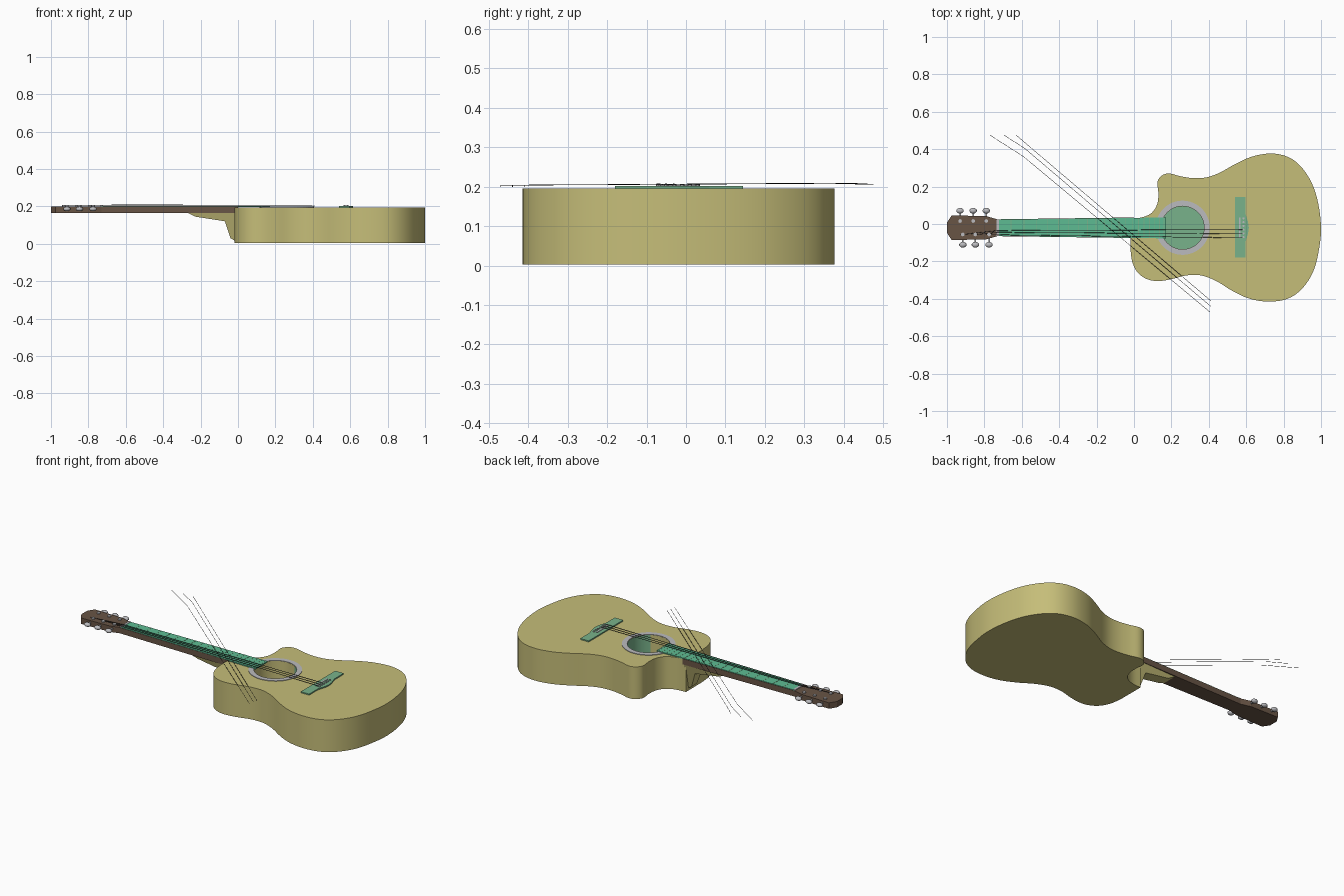
import bpy, bmesh, math
from mathutils import Vector

cube = bpy.data.objects.get("Cube")
if cube:
    bpy.data.objects.remove(cube)

MID = -0.02          # centre line of the instrument
TOP, BASE = 0.195, 0.003
HOLE = (0.26, MID)


def material(name, rgb):
    m = bpy.data.materials.new(name)
    m.use_nodes = True
    m.diffuse_color = (*rgb, 1)
    m.node_tree.nodes["Principled BSDF"].inputs["Base Color"].default_value = (*rgb, 1)
    return m


wood = material("pale wood", (0.56, 0.51, 0.19))
brown = material("dark brown wood", (0.14, 0.09, 0.06))
board = material("fretboard green", (0.11, 0.50, 0.29))
green = material("bridge green", (0.19, 0.45, 0.26))
grey = material("grey metal", (0.5, 0.5, 0.52))
black = material("black string", (0.01, 0.01, 0.01))


def finish(bm, name, mats, smooth=False):
    bmesh.ops.recalc_face_normals(bm, faces=bm.faces)
    mesh = bpy.data.meshes.new(name)
    bm.to_mesh(mesh)
    bm.free()
    for m in mats:
        mesh.materials.append(m)
    ob = bpy.data.objects.new(name, mesh)
    bpy.context.collection.objects.link(ob)
    if smooth:
        bpy.ops.object.select_all(action='DESELECT')
        ob.select_set(True)
        bpy.context.view_layer.objects.active = ob
        bpy.ops.object.shade_smooth_by_angle(angle=math.radians(35))
    return ob


def ring(bm, pts, z):
    return [bm.verts.new((x, y, z)) for x, y in pts]


def bridge(bm, a, b):
    n = len(a)
    return [bm.faces.new((a[i], a[(i + 1) % n], b[(i + 1) % n], b[i])) for i in range(n)]


def slab(name, pts, z0, z1, mat, smooth=False):
    bm = bmesh.new()
    low, high = ring(bm, pts, z0), ring(bm, pts, z1)
    bridge(bm, low, high)
    bm.faces.new(low)
    bm.faces.new(high)
    return finish(bm, name, [mat], smooth)


def box(name, x0, x1, y0, y1, z0, z1, mat):
    return slab(name, [(x0, y0), (x1, y0), (x1, y1), (x0, y1)], z0, z1, mat)


def circle(cx, cy, rx, ry, n):
    return [(cx + rx * math.cos(2 * math.pi * i / n), cy + ry * math.sin(2 * math.pi * i / n))
            for i in range(n)]


def spline(points, steps):
    # Smooth open curve through the points
    pts = [Vector(p) for p in points]
    pts = [pts[0]] + pts + [pts[-1]]
    out = []
    for a, b, c, d in zip(pts, pts[1:], pts[2:], pts[3:]):
        for s in range(steps):
            t = s / steps
            out.append(tuple(0.5 * (2 * b + (c - a) * t + (2 * a - 5 * b + 4 * c - d) * t ** 2
                                    + (3 * b - a - 3 * c + d) * t ** 3)))
    return out + [tuple(pts[-1])]


def wire(name, pts, mat, radius=0.0013):
    cu = bpy.data.curves.new(name, 'CURVE')
    cu.dimensions = '3D'
    cu.bevel_depth = radius
    cu.bevel_resolution = 1
    cu.use_fill_caps = True
    sp = cu.splines.new('POLY')
    sp.points.add(len(pts) - 1)
    for p, co in zip(sp.points, pts):
        p.co = (*co, 1)
    cu.materials.append(mat)
    ob = bpy.data.objects.new(name, cu)
    bpy.context.collection.objects.link(ob)


# Body outline with a cutaway on one shoulder
outline = spline([
    (-.02, -.12), (-.01, -.2), (.02, -.26), (.07, -.295), (.13, -.305), (.2, -.295),
    (.28, -.275), (.36, -.275), (.44, -.305), (.53, -.36), (.62, -.4), (.72, -.415),
    (.82, -.4), (.9, -.345), (.96, -.25), (.99, -.13), (1, -.02), (.985, .11),
    (.95, .22), (.89, .31), (.82, .36), (.73, .377), (.63, .36), (.54, .32),
    (.46, .275), (.39, .25), (.32, .245), (.25, .255), (.19, .27), (.15, .26),
    (.125, .225), (.13, .17), (.125, .11), (.095, .06), (.04, .035), (-.02, .03)], 4)

# Body shell, open at the sound hole, with a green floor and far wall
bm = bmesh.new()
low, high = ring(bm, outline, BASE), ring(bm, outline, TOP)
bridge(bm, low, high)
bm.faces.new(low)
hole = circle(*HOLE, 0.115, 0.115, 48)
lip, floor = ring(bm, hole, TOP), ring(bm, hole, BASE + 0.03)
walls = bridge(bm, floor, lip)
disc = bm.faces.new(floor)
edges = [bm.edges.get((r[i - 1], r[i])) for r in (high, lip) for i in range(len(r))]
bmesh.ops.triangle_fill(bm, edges=edges, use_beauty=True)
disc.material_index = 1
for f in walls:
    c = f.calc_center_median()
    if c.x - HOLE[0] > 0.06:
        f.material_index = 1
finish(bm, "body", [wood, green], True)

# Sound hole rosette
bm = bmesh.new()
rings = [ring(bm, circle(*HOLE, r, r, 48), z)
         for r, z in ((0.116, TOP), (0.116, TOP + 0.003), (0.145, TOP + 0.003), (0.145, TOP))]
for i in range(4):
    bridge(bm, rings[i], rings[(i + 1) % 4])
finish(bm, "sound_hole_rosette", [grey])

# Neck, fretboard and frets
slab("neck", [(-0.74, MID - .045), (0, MID - .055), (0, MID + .055), (-0.74, MID + .045)],
     0.165, 0.199, brown)
slab("fretboard", [(-0.73, MID - .043), (0.17, MID - .057), (0.17, MID + .055), (-0.73, MID + .043)],
     0.196, 0.202, board)
scale = 1.3
for i in range(1, 21):
    x = -0.73 + scale * (1 - 2 ** (-i / 12))
    w = 0.043 + 0.012 * (x + 0.73) / 0.9
    box(f"fret_{i}", x - .002, x + .002, MID - w, MID + w, 0.2, 0.2028, green)
box("nut", -0.735, -0.722, MID - .043, MID + .043, 0.196, 0.204, grey)

# Heel joining the neck to the body, narrowing downwards
bm = bmesh.new()
sides = []
for s in (-1, 1):
    sides.append([bm.verts.new((x, MID + s * w, z)) for x, z, w in (
        (-.27, .166, .045), (-.23, .145, .035), (-.07, .12, .035), (-.04, .03, .025),
        (-.01, .012, .025), (-.01, .166, .054))])
bridge(bm, *sides)
for s in sides:
    bm.faces.new(s)
finish(bm, "neck_heel", [wood])

# Headstock
half = [(-.73, .045), (-.79, .062), (-.975, .066), (-1, .027)]
slab("headstock", [(x, MID + w) for x, w in half] + [(x, MID - w) for x, w in reversed(half)],
     0.165, 0.2, brown)

# Tuning pegs: post, shaft and oval button
for side, label, xs in ((1, "back", (-.93, -.86, -.79)), (-1, "front", (-.915, -.848, -.775))):
    for i, x in enumerate(xs):
        y = MID + side * 0.036
        slab(f"{label}_peg_post_{i}", circle(x, y, .01, .01, 12), 0.198, 0.207, grey, True)
        end = MID + side * 0.08
        box(f"{label}_peg_shaft_{i}", x - .004, x + .004, min(y, end), max(y, end),
            0.182, 0.19, grey)
        bm = bmesh.new()
        bmesh.ops.create_uvsphere(bm, u_segments=14, v_segments=8, radius=1)
        for v in bm.verts:
            v.co = Vector((x + v.co.x * .02, MID + side * 0.091 + v.co.y * .015,
                           0.186 + v.co.z * .012))
        finish(bm, f"{label}_peg_button_{i}", [grey], True)

# Bridge with a bulged rear edge, saddle and pins
slab("bridge", [(.54, -.18), (.595, -.18), (.595, -.1), (.61, -.05), (.614, MID), (.61, .01),
                (.595, .06), (.595, .145), (.54, .145)], TOP - .001, 0.202, green)
box("saddle", 0.562, 0.57, MID - .055, MID + .055, 0.2, 0.205, grey)
for i in range(6):
    slab(f"bridge_pin_{i}", circle(.585, MID - .05 + i * .02, .006, .006, 10), 0.2, 0.206, grey, True)

# Strings along the neck
for i, (x, nut, end) in enumerate(((-.93, -.035, -.03), (-.86, -.045, -.052), (-.79, -.058, -.074))):
    wire(f"neck_string_{i}", [(x, -.058, .205), (-.728, nut, .206), (.566, end, .207),
                              (.585, end, .203)], black)

# Loose strings lying across the body
for i, (head, kink, tail) in enumerate((((-.77, .475), (-.59, .36), (.405, -.47)),
                                        ((-.695, .475), (-.585, .405), (.41, -.44)),
                                        ((-.63, .475), (-.56, .415), (.41, -.41)))):
    wire(f"loose_string_{i}", [(*head, .206), (*kink, .209), (*tail, .204), (tail[0], tail[1], .199)],
         black, 0.001)
